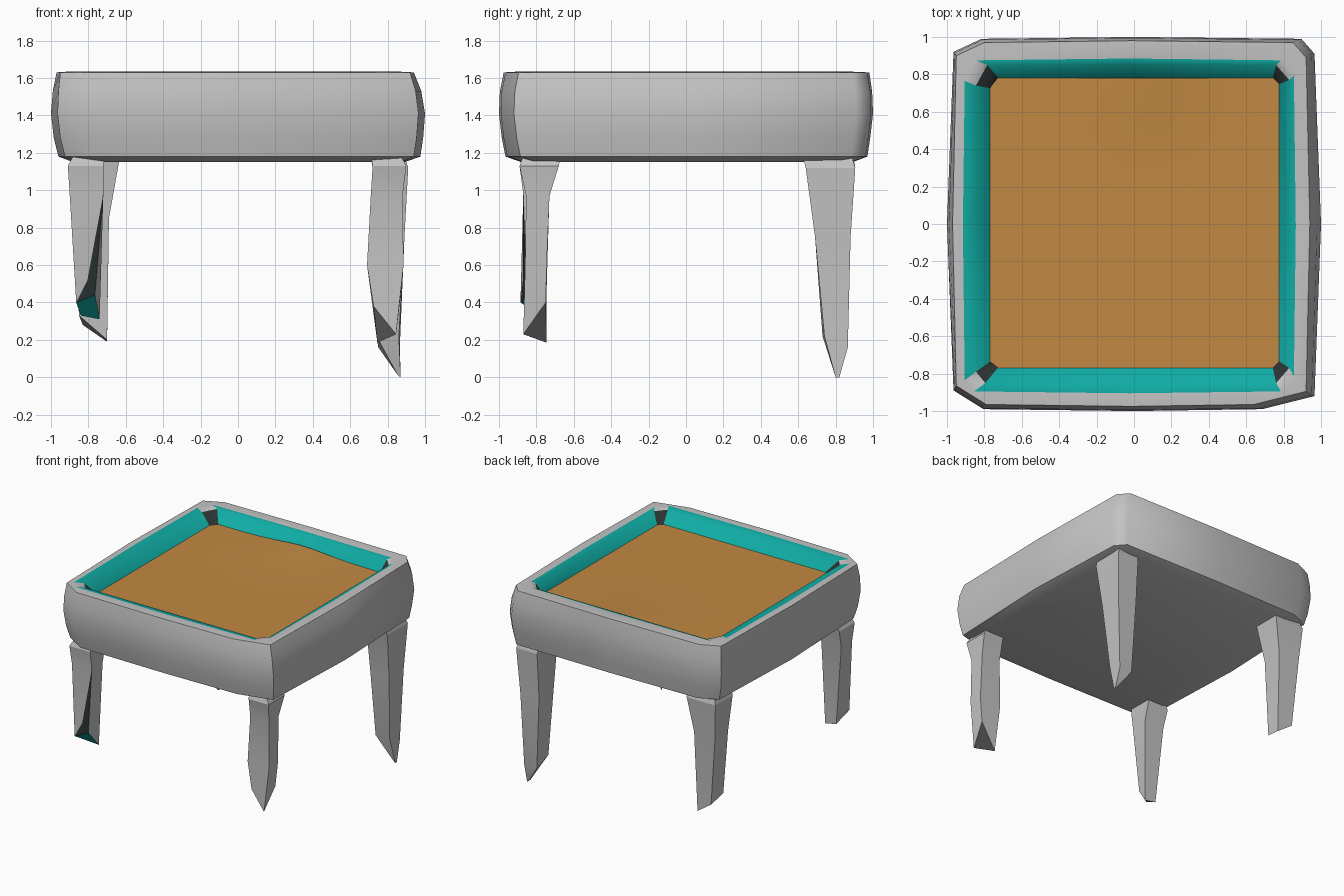
import bpy, bmesh, math

if "Cube" in bpy.data.objects:
    bpy.data.objects.remove(bpy.data.objects["Cube"])


def material(name, rgb):
    m = bpy.data.materials.new(name)
    m.diffuse_color = (*rgb, 1)
    m.use_nodes = True
    m.node_tree.nodes["Principled BSDF"].inputs["Base Color"].default_value = m.diffuse_color
    return m


GREY, TEAL, ORANGE, DARK = range(4)
mats = [material("light grey", (0.55, 0.55, 0.55)),
        material("teal", (0.005, 0.41, 0.37)),
        material("orange brown", (0.54, 0.25, 0.056)),
        material("charcoal", (0.026, 0.034, 0.034))]


def finish(bm, name, angle=30):
    bmesh.ops.recalc_face_normals(bm, faces=bm.faces)
    me = bpy.data.meshes.new(name)
    bm.to_mesh(me)
    bm.free()
    for m in mats:
        me.materials.append(m)
    ob = bpy.data.objects.new(name, me)
    bpy.context.collection.objects.link(ob)
    bpy.ops.object.select_all(action='DESELECT')
    ob.select_set(True)
    bpy.context.view_layer.objects.active = ob
    bpy.ops.object.shade_smooth_by_angle(angle=math.radians(angle))
    return ob


def loft(bm, rings, paint, cap_first, cap_last):
    """Skin rings of points; paint(band, side) gives the colour slot."""
    vs = [[bm.verts.new(p) for p in r] for r in rings]
    n = len(rings[0])
    for b in range(len(vs) - 1):
        for i in range(n):
            j = (i + 1) % n
            f = bm.faces.new((vs[b][i], vs[b][j], vs[b + 1][j], vs[b + 1][i]))
            f.material_index = paint(b, i)
    for ring, slot in ((vs[0], cap_first), (vs[-1], cap_last)):
        if slot is not None:
            bm.faces.new(ring).material_index = slot
    return vs


# Corner cuts (along x, along y): front left, front right, back right, back left
OUTER = ((0.16, 0.10), (0.28, 0.07), (0.07, 0.08), (0.15, 0.07))
INNER = ((0.05, 0.06), (0.07, 0.08), (0.07, 0.08), (0.06, 0.11))
FLOOR = ((0.04, 0.03), (0.03, 0.03), (0.03, 0.03), (0.04, 0.05))


def bowed_ring(x0, x1, y0, y1, z, cuts, bx=0.0, by=0.0):
    """Rectangle with cut corners whose sides bow out in the middle."""
    a0, a1, b0, b1 = x0 + bx, x1 - bx, y0 + by, y1 - by
    mx, my = (x0 + x1) / 2, (y0 + y1) / 2
    fl, fr, br, bl = cuts
    pts = [(a0, b0 + fl[1]), (a0 + fl[0], b0), (mx, y0),
           (a1 - fr[0], b0), (a1, b0 + fr[1]), (x1, my),
           (a1, b1 - br[1]), (a1 - br[0], b1), (mx, y1),
           (a0 + bl[0], b1), (a0, b1 - bl[1]), (x0, my)]
    return [(x, y, z) for x, y in pts]


# Frame: bulging apron, flat rim and sloped inner lip
rings = [
    bowed_ring(-0.88, 0.89, -0.88, 0.89, 1.15, OUTER, 0.02, 0.01),
    bowed_ring(-0.96, 0.975, -0.965, 0.97, 1.18, OUTER, 0.035, 0.01),
    bowed_ring(-0.985, 0.99, -0.985, 0.985, 1.28, OUTER, 0.035, 0.01),
    bowed_ring(-1.0, 1.0, -1.0, 1.0, 1.41, OUTER, 0.035, 0.01),
    bowed_ring(-0.99, 0.98, -0.995, 0.995, 1.53, OUTER, 0.03, 0.01),
    bowed_ring(-0.97, 0.94, -0.975, 0.98, 1.63, OUTER, 0.02, 0.01),
    bowed_ring(-0.915, 0.865, -0.905, 0.885, 1.634, INNER, 0.01, 0.01),
    bowed_ring(-0.845, 0.83, -0.85, 0.85, 1.625, INNER),
    bowed_ring(-0.76, 0.77, -0.76, 0.775, 1.53, FLOOR),
]


def frame_paint(band, side):
    corner = side % 3 == 0
    if band == 7:
        return DARK if corner else TEAL
    if band == 6:
        return GREY if corner else TEAL
    return GREY


bm = bmesh.new()
loft(bm, rings, frame_paint, GREY, None)
finish(bm, "frame", 48)

# Seat panel: softly uneven, swelling near the back edge
bm = bmesh.new()
bmesh.ops.create_grid(bm, x_segments=12, y_segments=12, size=0.78)
for v in bm.verts:
    x, y = v.co.x, v.co.y
    v.co.z = 1.54 + 0.03 * math.exp(-(x - 0.05) ** 2 / 0.08 - (y - 0.8) ** 2 / 0.08)
for f in bm.faces:
    f.material_index = ORANGE
finish(bm, "seat_panel")


def box_ring(x0, x1, y0, y1, z):
    return [(x0, y0, z), (x1, y0, z), (x1, y1, z), (x0, y1, z)]


# Legs: tapered, roughly cut, each ending at its own height
legs = {
    "front_left_leg": [
        box_ring(-0.85, -0.70, -0.85, -0.68, 1.24),
        box_ring(-0.91, -0.72, -0.89, -0.69, 1.13),
        box_ring(-0.90, -0.72, -0.87, -0.73, 0.98),
        [(-0.865, -0.885, 0.40), (-0.765, -0.85, 0.44),
         (-0.74, -0.75, 0.31), (-0.84, -0.75, 0.33)]],
    "front_right_leg": [
        box_ring(0.70, 0.84, -0.85, -0.66, 1.24),
        box_ring(0.72, 0.90, -0.89, -0.68, 1.13),
        box_ring(0.71, 0.88, -0.855, -0.73, 0.97),
        box_ring(0.69, 0.885, -0.86, -0.745, 0.60),
        [(0.725, -0.86, 0.38), (0.845, -0.87, 0.23),
         (0.865, -0.75, 0.40), (0.745, -0.745, 0.185)]],
    "back_right_leg": [
        box_ring(0.70, 0.87, 0.61, 0.87, 1.24),
        box_ring(0.72, 0.91, 0.64, 0.905, 1.12),
        box_ring(0.72, 0.89, 0.69, 0.88, 0.75),
        [(0.74, 0.73, 0.22), (0.86, 0.74, 0.22),
         (0.865, 0.865, 0.16), (0.75, 0.865, 0.16)],
        [(0.855, 0.80, 0.01), (0.87, 0.80, 0.0),
         (0.87, 0.82, 0.0), (0.855, 0.82, 0.01)]],
    "back_left_leg": [
        box_ring(-0.86, -0.62, 0.66, 0.87, 1.24),
        box_ring(-0.90, -0.64, 0.68, 0.905, 1.13),
        box_ring(-0.88, -0.69, 0.71, 0.88, 0.85),
        [(-0.85, 0.73, 0.33), (-0.70, 0.74, 0.20),
         (-0.70, 0.85, 0.19), (-0.83, 0.86, 0.28)]],
}
for name, rings in legs.items():
    broken = name == "front_left_leg"
    bm = bmesh.new()
    vs = loft(bm, rings, lambda b, i: GREY, GREY, TEAL if broken else GREY)
    if broken:
        # Split the lower front face; its lower triangle is a dark opening
        up, low = vs[2], vs[3]
        bm.faces.remove(next(f for f in low[0].link_faces
                             if up[0] in f.verts and up[1] in f.verts))
        mid = bm.verts.new((-0.805, -0.872, 0.52))
        bm.faces.new((up[0], up[1], mid, low[0]))
        bm.faces.new((low[0], mid, low[1])).material_index = DARK
        bm.faces.new((mid, up[1], low[1])).material_index = DARK
    finish(bm, name, 20)
